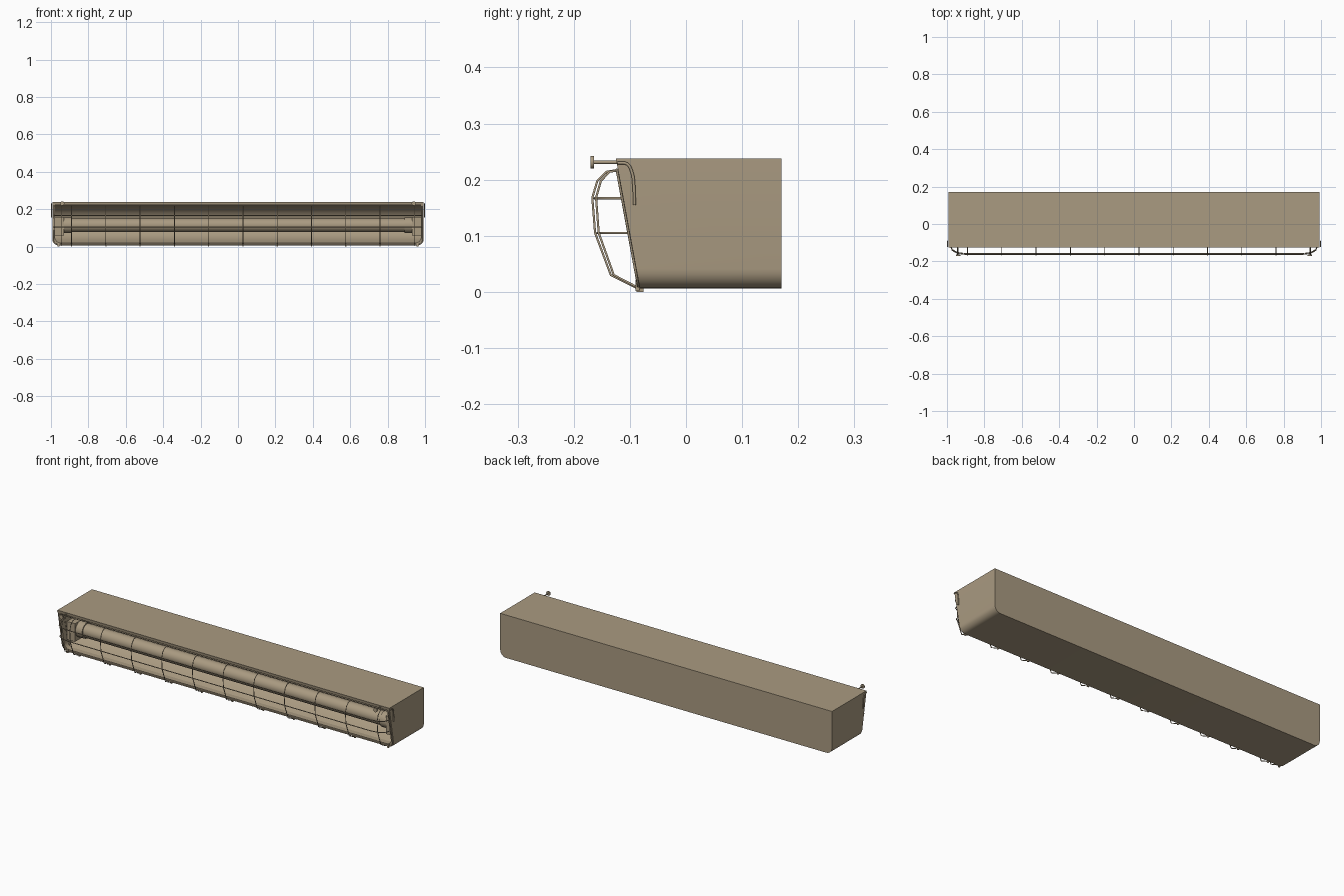
import bpy, bmesh, math
from mathutils import Vector

cube = bpy.data.objects.get("Cube")
if cube:
    bpy.data.objects.remove(cube)

tan = bpy.data.materials.new("warm tan")
tan.use_nodes = True
TAN = (0.40, 0.325, 0.22, 1)
tan.diffuse_color = TAN
tan.node_tree.nodes["Principled BSDF"].inputs["Base Color"].default_value = TAN


def finish(name, bm, angle=None):
    """Turn a bmesh into a named, coloured object."""
    mesh = bpy.data.meshes.new(name)
    bm.to_mesh(mesh)
    bm.free()
    obj = bpy.data.objects.new(name, mesh)
    bpy.context.collection.objects.link(obj)
    mesh.materials.append(tan)
    if angle:
        bpy.ops.object.select_all(action='DESELECT')
        obj.select_set(True)
        bpy.context.view_layer.objects.active = obj
        bpy.ops.object.shade_smooth_by_angle(angle=math.radians(angle))
    return obj


def bridge(bm, a, b, closed=True):
    for i in range(len(a) if closed else len(a) - 1):
        j = (i + 1) % len(a)
        bm.faces.new((a[i], a[j], b[j], b[i]))


def wire(name, points, radius=0.0022, smooth=False):
    """Round wire following a path."""
    curve = bpy.data.curves.new(name, 'CURVE')
    curve.dimensions = '3D'
    curve.bevel_depth = radius
    curve.bevel_resolution = 1
    curve.use_fill_caps = True
    curve.resolution_u = 4
    spline = curve.splines.new('BEZIER' if smooth else 'POLY')
    pts = spline.bezier_points if smooth else spline.points
    pts.add(len(points) - 1)
    for p, co in zip(pts, points):
        p.co = co if smooth else (*co, 1)
        if smooth:
            p.handle_left_type = p.handle_right_type = 'AUTO'
    obj = bpy.data.objects.new(name, curve)
    bpy.context.collection.objects.link(obj)
    curve.materials.append(tan)
    return obj


def cylinder(name, start, end, radius, sides=24):
    start, end = Vector(start), Vector(end)
    bm = bmesh.new()
    bmesh.ops.create_cone(bm, cap_ends=True, segments=sides, radius1=radius,
                          radius2=radius, depth=(end - start).length)
    turn = (end - start).to_track_quat('Z', 'Y').to_matrix()
    bmesh.ops.rotate(bm, verts=bm.verts, matrix=turn)
    bmesh.ops.translate(bm, verts=bm.verts, vec=(start + end) / 2)
    return finish(name, bm, 40)


def box(name, low, high):
    bm = bmesh.new()
    bmesh.ops.create_cube(bm, size=1)
    for v in bm.verts:
        v.co = [l if c < 0 else h for c, l, h in zip(v.co, low, high)]
    return finish(name, bm)


def front_y(z):
    """Depth of the leaning front opening at a height."""
    return -0.083 - 0.042 * (z - 0.01) / 0.228


def outline(half, low, high, r):
    """Upright rectangle with rounded bottom corners."""
    pts = [(half, high), (-half, high)]
    for side, first in ((-1, math.pi), (1, 1.5 * math.pi)):
        for k in range(7):
            a = first + k * math.pi / 12
            pts.append((side * (half - r) + r * math.cos(a), low + r + r * math.sin(a)))
    return pts


# Housing: leaning open front, rounded lower corners, folded rim
bm = bmesh.new()
outer = outline(0.993, 0.006, 0.238, 0.035)
inner = outline(0.978, 0.02, 0.222, 0.03)
back = [bm.verts.new((x, 0.17, z)) for x, z in outer]
lip = [bm.verts.new((x, front_y(z), z)) for x, z in outer]
edge = [bm.verts.new((x, front_y(z), z)) for x, z in inner]
fold = [bm.verts.new((x, front_y(z) + 0.03, z)) for x, z in inner]
bm.faces.new(back)
for a, b in ((back, lip), (lip, edge), (edge, fold)):
    bridge(bm, a, b)
bmesh.ops.recalc_face_normals(bm, faces=bm.faces)
finish("housing", bm, 40)

# Reflector trough with end plates
trough = [(-0.09, 0.222), (-0.01, 0.212), (0.04, 0.185), (0.06, 0.14),
          (0.06, 0.10), (0.035, 0.06), (-0.01, 0.035), (-0.055, 0.02)]
bm = bmesh.new()
ends = [[bm.verts.new((x, y, z)) for y, z in trough] for x in (-0.978, 0.978)]
bridge(bm, ends[0], ends[1], closed=False)
for loop in ends:
    bm.faces.new(loop)
finish("reflector", bm, 45)

# Tube with its end sockets
cylinder("tube", (-0.93, -0.02, 0.115), (0.93, -0.02, 0.115), 0.036)
for s, side in ((1, "left"), (-1, "right")):
    x = sorted((s * 0.93, s * 0.978))
    box(side + "_socket", (x[0], -0.065, 0.06), (x[1], 0.03, 0.158))
    cylinder(side + "_tube_cap", (s * 0.89, -0.02, 0.115), (s * 0.935, -0.02, 0.115), 0.042)

# Upright guard wires, bowed forward
bow = [(-0.118, 0.218), (-0.142, 0.214), (-0.158, 0.198), (-0.167, 0.168),
       (-0.162, 0.105), (-0.134, 0.03), (-0.085, 0.0055)]
for i in range(10):
    x = -0.89 + i * 0.1833
    wire(f"guard_upright_{i + 1}", [(x, y, z) for y, z in bow])

# Long guard wires, curving back into the housing at both ends
for name, z, y in (("upper", 0.167, -0.163), ("lower", 0.105, -0.158)):
    rear = front_y(z)
    half = [(0.90, y), (0.945, y + 0.006), (0.972, y + 0.022), (0.985, rear)]
    path = [(-x, d, z) for x, d in reversed(half)] + [(x, d, z) for x, d in half]
    wire("guard_rail_" + name, path)

# Guard frame around the opening
frame = [(x, front_y(z) - 0.002, z) for x, z in outline(0.987, 0.009, 0.218, 0.03)]
wire("guard_frame", frame + frame[:1])

# Thumbscrews, hanging clips and lower tabs at both ends
for s, side in ((1, "left"), (-1, "right")):
    x = s * 0.94
    cylinder(side + "_screw_shaft", (x, -0.165, 0.231), (x, -0.115, 0.231), 0.003, 10)
    cylinder(side + "_screw_head", (x, -0.17, 0.231), (x, -0.164, 0.231), 0.0115, 20)
    clip = [(-0.122, 0.23), (-0.105, 0.228), (-0.097, 0.215), (-0.093, 0.19), (-0.092, 0.155)]
    wire(side + "_clip", [(s * 0.9965, y, z) for y, z in clip], 0.003, True)
    tab = sorted((s * 0.955, s * 0.965))
    box(side + "_lower_tab", (tab[0], -0.09, 0.002), (tab[1], -0.083, 0.022))
    wire(side + "_end_bow", [(s * 0.945, y * 0.96, z) for y, z in bow])

# Small feet where the guard hooks under the housing
for i in range(10):
    x = -0.89 + i * 0.1833
    box(f"hook_{i + 1}", (x - 0.003, -0.088, 0.0), (x + 0.003, -0.076, 0.008))
